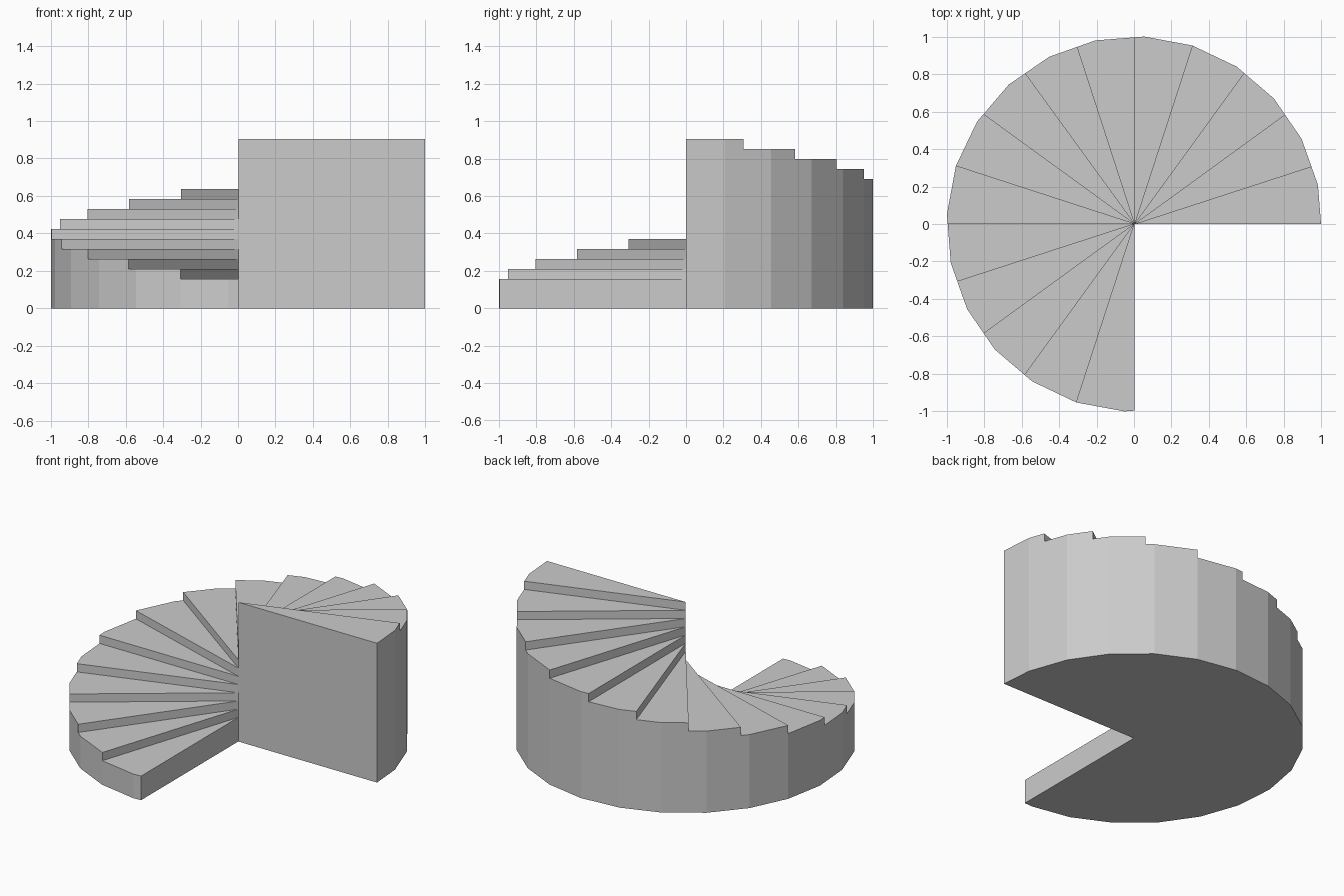
import bpy, bmesh
from math import radians, degrees, cos, sin

if "Cube" in bpy.data.objects:
    bpy.data.objects.remove(bpy.data.objects["Cube"])

STEPS, SWEEP = 15, 18          # number of steps, degrees per step
TOP, RISE = 0.904, 0.0534      # height of tallest step, drop per step
RADIUS, SIDES, TURN = 1.0014, 24, -3   # rim polygon and its rotation
SHIFT_X = 0.002                # centres the bounding box
SECTOR = 360 / SIDES

bm = bmesh.new()


def rim(angle, z):
    """Point on the 24-sided rim at an angle in degrees."""
    off = (angle - TURN) % SECTOR - SECTOR / 2
    r = RADIUS * cos(radians(SECTOR / 2)) / cos(radians(off))
    return (SHIFT_X + r * cos(radians(angle)), r * sin(radians(angle)), z)


def axis(z):
    return (SHIFT_X, 0, z)


def face(points):
    bm.faces.new([bm.verts.new(p) for p in points])


corners = [TURN + SECTOR * k for k in range(SIDES)]
heights = [TOP - RISE * i for i in range(STEPS)] + [0]

for i in range(STEPS):
    a, b = i * SWEEP, (i + 1) * SWEEP
    hi, lo = heights[i], heights[i + 1]
    arc = [a] + [c for c in corners if a < c < b] + [b]
    # tread
    face([axis(hi)] + [rim(t, hi) for t in arc])
    # outer wall
    for p, q in zip(arc, arc[1:]):
        face([rim(p, 0), rim(q, 0), rim(q, hi), rim(p, hi)])
    # riser down to the next step (the last one reaches the floor)
    face([axis(lo), axis(hi), rim(b, hi), rim(b, lo)])

# tall end wall
face([axis(0), rim(0, 0), rim(0, TOP), axis(TOP)])
# underside
end = STEPS * SWEEP
base = [0] + [c for c in corners if 0 < c < end] + [end]
face([axis(0)] + [rim(t, 0) for t in reversed(base)])

bmesh.ops.remove_doubles(bm, verts=bm.verts[:], dist=1e-5)
mesh = bpy.data.meshes.new("spiral_steps")
bm.to_mesh(mesh)
bm.free()
bpy.context.collection.objects.link(bpy.data.objects.new("spiral_steps", mesh))
